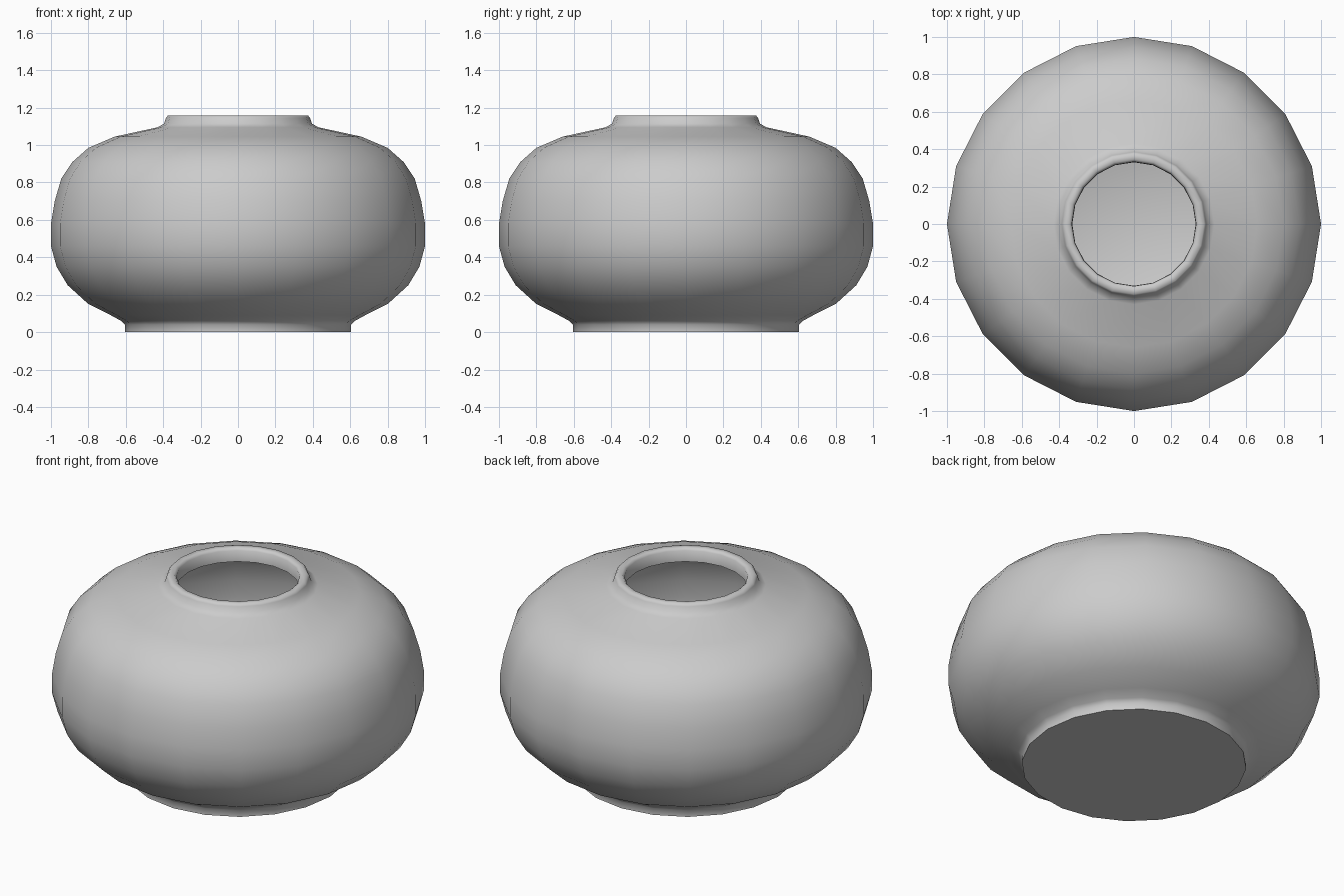
import bpy, bmesh, math

if "Cube" in bpy.data.objects:
    bpy.data.objects.remove(bpy.data.objects["Cube"])

SIDES = 20

# Outer wall from foot to rim, then inner wall back down to the floor (radius, height)
outer = [(0.605, 0), (0.605, 0.04), (0.625, 0.06), (0.68, 0.09), (0.80, 0.15),
         (0.91, 0.25), (0.97, 0.35), (1.0, 0.46), (1.0, 0.58), (0.98, 0.70),
         (0.945, 0.82), (0.885, 0.91), (0.80, 0.985), (0.66, 1.045),
         (0.43, 1.095), (0.395, 1.115), (0.385, 1.145), (0.375, 1.158)]
inner = [(0.345, 1.158), (0.332, 1.145), (0.33, 1.08), (0.42, 1.05), (0.64, 0.997),
         (0.77, 0.94), (0.85, 0.87), (0.90, 0.80), (0.93, 0.69), (0.95, 0.58),
         (0.95, 0.46), (0.92, 0.37), (0.87, 0.28), (0.77, 0.19), (0.65, 0.13),
         (0.56, 0.06)]

# Vase body: lathe the profile around z
bm = bmesh.new()
rings = []
for r, z in outer + inner:
    rings.append([bm.verts.new((r * math.cos(2 * math.pi * i / SIDES),
                                r * math.sin(2 * math.pi * i / SIDES), z))
                  for i in range(SIDES)])
for a, b in zip(rings, rings[1:]):
    for i in range(SIDES):
        j = (i + 1) % SIDES
        bm.faces.new((a[i], a[j], b[j], b[i]))

# Flat underside and flat inside floor
bm.faces.new(rings[0][::-1])
bm.faces.new(rings[-1])
bmesh.ops.recalc_face_normals(bm, faces=bm.faces)

mesh = bpy.data.meshes.new("vase")
bm.to_mesh(mesh)
bm.free()
vase = bpy.data.objects.new("vase", mesh)
bpy.context.collection.objects.link(vase)

# Smooth walls with crisp foot and inner neck edges
bpy.context.view_layer.objects.active = vase
vase.select_set(True)
bpy.ops.object.shade_smooth_by_angle(angle=math.radians(55))
